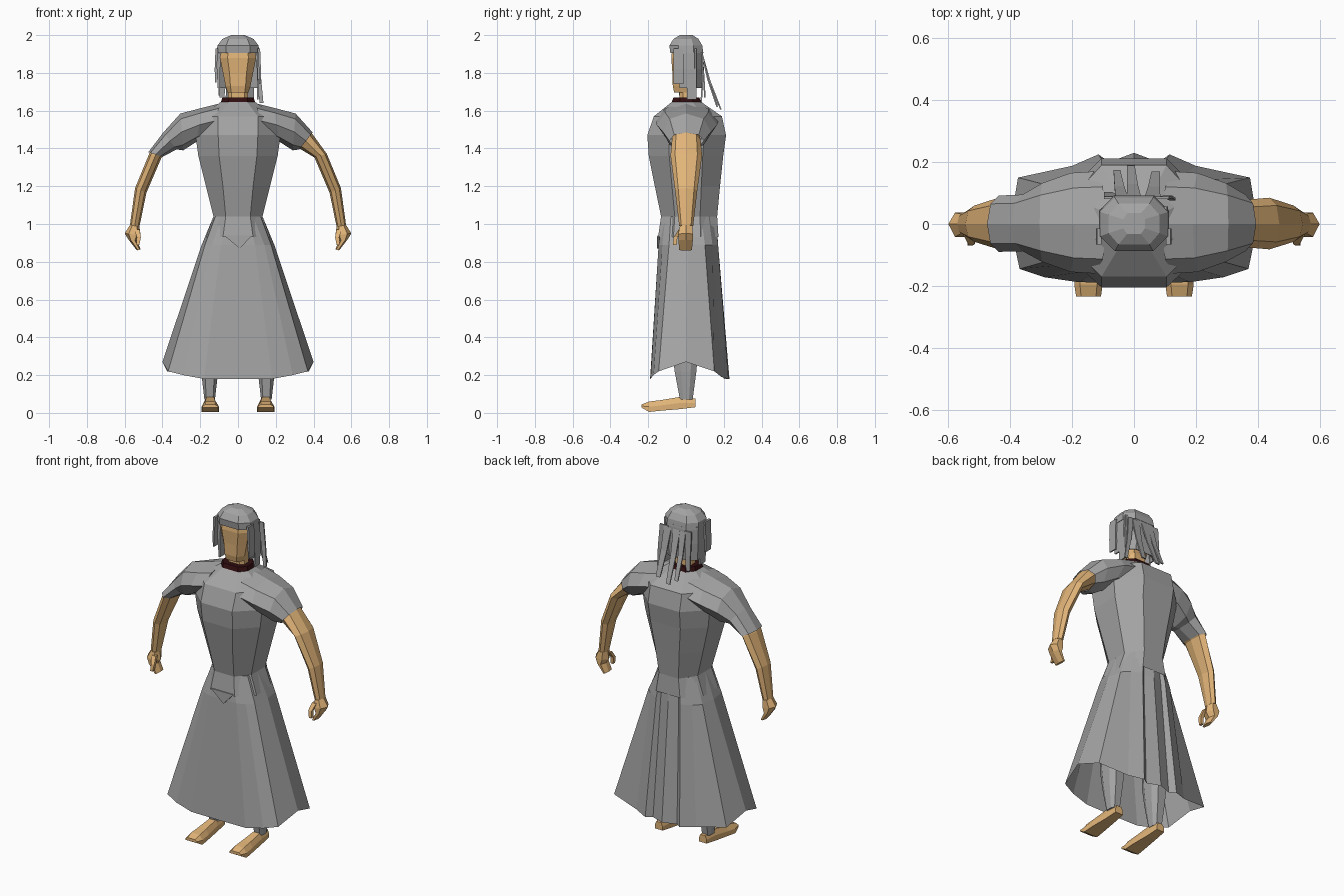
import bpy
import bmesh
from math import cos, sin, pi
from mathutils import Vector

default_cube = bpy.data.objects.get("Cube")
if default_cube:
    bpy.data.objects.remove(default_cube, do_unlink=True)


def make_material(name, colour):
    material = bpy.data.materials.new(name)
    material.use_nodes = True
    material.diffuse_color = (*colour, 1)
    shader = material.node_tree.nodes["Principled BSDF"]
    shader.inputs["Base Color"].default_value = (*colour, 1)
    shader.inputs["Roughness"].default_value = 0.9
    return material


CLOTH = make_material("grey cloth", (.37, .37, .37))
SKIN = make_material("warm skin", (.76, .46, .19))
COLLAR = make_material("dark red collar", (.03, .004, .005))


def loft(name, rings, material, cap_start=True, cap_end=True):
    """Join rings of equal point count into one flat-shaded skin."""
    bm = bmesh.new()
    loops = [[bm.verts.new(p) for p in ring] for ring in rings]
    count = len(loops[0])
    for low, high in zip(loops, loops[1:]):
        for i in range(count):
            j = (i + 1) % count
            bm.faces.new((low[i], low[j], high[j], high[i]))
    if cap_start:
        bm.faces.new(loops[0][::-1])
    if cap_end:
        bm.faces.new(loops[-1])
    bmesh.ops.recalc_face_normals(bm, faces=bm.faces)
    mesh = bpy.data.meshes.new(name)
    bm.to_mesh(mesh)
    bm.free()
    mesh.materials.append(material)
    obj = bpy.data.objects.new(name, mesh)
    bpy.context.collection.objects.link(obj)
    return obj


def block_ring(z, width, flat, front, back, side=.45, x=0):
    """Eight-sided level ring with a flat front, back and sides."""
    half = [(flat, front), (width, front * side),
            (width, back * side), (flat, back)]
    points = half + [(-px, py) for px, py in reversed(half)]
    return [(x + px, py, z) for px, py in points]


def limb_ring(sign, top, bottom, front, back, sides=8):
    """Tilted ring running from a top point to a bottom point in x and z."""
    top = Vector((top[0] * sign, 0, top[1]))
    bottom = Vector((bottom[0] * sign, 0, bottom[1]))
    middle, reach = (top + bottom) / 2, (top - bottom) / 2
    ring = []
    for i in range(sides):
        angle = 2 * pi * i / sides
        depth = back if sin(angle) > 0 else front
        ring.append(middle + reach * cos(angle) + Vector((0, depth * sin(angle), 0)))
    return ring


def mirrored(half):
    """Close a half outline across x = 0."""
    return half + [(-x, y, z) for x, y, z in half[-2:0:-1]]


def strand(name, points, width, material=CLOTH, depth=.004):
    """Flat tapered strip following a few points."""
    rings = []
    for i, (x, y, z) in enumerate(points):
        w = width * (1 - .45 * i / (len(points) - 1)) / 2
        rings.append([(x - w, y - depth, z), (x + w, y - depth, z),
                      (x + w, y + depth, z), (x - w, y + depth, z)])
    return loft(name, rings, material)


# Tunic from the hip hem up to the neck
tunic = [(.93, .17, .08, -.148, .172), (1.04, .13, .065, -.132, .165),
         (1.2, .17, .08, -.165, .18), (1.36, .21, .1, -.197, .197),
         (1.47, .225, .105, -.205, .212), (1.57, .2, .105, -.17, .19),
         (1.65, .085, .045, -.07, .075)]
loft("tunic", [block_ring(*row) for row in tunic], CLOTH, cap_start=False)

# Pointed tunic flap at the front of the hips
loft("hip_flap", [[(-.075, y, .94), (.075, y, .94), (.01, y - .002, .87)]
                  for y in (-.152, -.14)], CLOTH)

# Skirt: matching waist, hip and hem outlines with pleats at the back
waist = [(0, -.125), (.05, -.125), (.08, -.11), (.12, -.08), (.13, 0),
         (.12, .08), (.1, .12), (.06, .155), (.045, .145), (0, .16)]
hips = [(0, -.145), (.09, -.145), (.14, -.125), (.175, -.09), (.192, .01),
        (.18, .1), (.14, .14), (.08, .17), (.06, .155), (0, .17)]
hem = [(0, -.19, .18), (.18, -.188, .18), (.29, -.172, .2), (.37, -.145, .22),
       (.4, 0, .27), (.375, .15, .22), (.2, .188, .19), (.115, .225, .18),
       (.08, .2, .18), (0, .23, .18)]
loft("skirt", [mirrored(hem),
               mirrored([(x, y, .89) for x, y in hips]),
               mirrored([(x, y, 1.04) for x, y in waist])],
     CLOTH, cap_start=False)

for side, sign in (("left", 1), ("right", -1)):
    # Draped sleeve, longer on the right arm
    sleeve = [((.09, 1.64), (.16, 1.45), .16, .17),
              ((.19, 1.615), (.22, 1.435), .155, .165),
              ((.305, 1.585), (.29, 1.39), .122, .132),
              ((.395, 1.485), (.325, 1.395), .088, .095)]
    if sign < 0:
        sleeve.append(((.475, 1.38), (.4, 1.355), .09, .092))
    loft(side + "_sleeve", [limb_ring(sign, *row) for row in sleeve],
         CLOTH, cap_end=False)

    # Bare arm and curled hand
    arm = [((.34, 1.53), (.28, 1.43), .07, .07),
           ((.39, 1.482), (.325, 1.4), .075, .078),
           ((.47, 1.372), (.405, 1.352), .082, .085),
           ((.545, 1.19), (.485, 1.165), .058, .06),
           ((.572, .995), (.522, .985), .036, .038)]
    loft(side + "_arm", [limb_ring(sign, *row) for row in arm], SKIN)
    hand = [((.572, .995), (.522, .985), .036, .038),
            ((.6, .95), (.515, .94), .048, .042),
            ((.578, .915), (.535, .912), .046, .042),
            ((.535, .86), (.515, .865), .042, .036)]
    loft(side + "_hand", [limb_ring(sign, *row, 6) for row in hand], SKIN)
    strand(side + "_thumb", [(sign * .535, -.03, .97), (sign * .525, -.055, .93),
                             (sign * .53, -.06, .89)], .028, SKIN, .01)

    # Trouser leg
    leg = [(.07, .028, .018, -.032, .035), (.22, .045, .025, -.06, .055),
           (.34, .052, .03, -.075, .065), (.75, .055, .035, -.08, .075)]
    loft(side + "_leg", [block_ring(*row, x=sign * .15) for row in leg], CLOTH)

    # Foot: upright sections from heel to toe
    foot = [(.05, .026, .03, .075), (-.03, .032, .02, .085),
            (-.13, .042, .012, .068), (-.195, .046, .005, .06),
            (-.235, .04, .028, .045)]
    loft(side + "_foot",
         [[(sign * .147 - w, y, low), (sign * .147 + w, y, low),
           (sign * .147 + w, y, (low + high) / 2),
           (sign * .147 + w * .6, y, high), (sign * .147 - w * .6, y, high),
           (sign * .147 - w, y, (low + high) / 2)]
          for y, w, low, high in foot], SKIN)

# Collar, neck and head
loft("collar", [block_ring(1.64, .092, .05, -.078, .083),
                block_ring(1.67, .082, .048, -.066, .07)], COLLAR)
loft("neck", [block_ring(1.64, .055, .035, -.035, .05),
              block_ring(1.72, .052, .035, -.035, .05)], SKIN)
head = [(1.695, .055, .035, -.062, .03), (1.73, .066, .04, -.07, .05),
        (1.8, .08, .045, -.072, .07), (1.88, .096, .055, -.078, .075),
        (1.95, .085, .05, -.07, .07)]
loft("head", [block_ring(*row) for row in head], SKIN)

# Hair cap
cap = [(1.905, .113, .065, -.083, .092), (1.945, .109, .062, -.088, .086),
       (1.98, .082, .05, -.066, .066), (2, .035, .022, -.032, .035)]
loft("hair_cap", [block_ring(*row) for row in cap], CLOTH)

# Hair curtain wrapping the sides and back of the head
curtain = []
for z, width, back in ((1.72, .108, .082), (1.82, .112, .092), (1.92, .11, .09)):
    outline = [(width, -.035), (width, .045), (.055, back)]
    outer = outline + [(-x, y) for x, y in reversed(outline)]
    inner = [(x * .93, y * .93) for x, y in reversed(outer)]
    curtain.append([(x, y, z) for x, y in outer + inner])
loft("hair_curtain", curtain, CLOTH)

# Loose strands at the back and by the cheeks
for x, tip_x, tip_y, tip_z, width in ((-.075, -.085, .1, 1.67, .045),
                                      (-.04, -.055, .17, 1.63, .04),
                                      (0, -.01, .185, 1.605, .045),
                                      (.06, .07, .165, 1.62, .05),
                                      (.095, .125, .08, 1.64, .035)):
    strand("back_strand", [(x, .085, 1.9), ((x + tip_x) / 2, .06 + tip_y * .35, 1.76),
                           (tip_x, tip_y, tip_z)], width)
for x, y, tip_z in ((-.118, -.04, 1.75), (-.1, -.01, 1.68),
                    (.116, -.04, 1.74), (.105, .03, 1.66)):
    strand("cheek_strand", [(x * .95, y, 1.93), (x, y, 1.82), (x, y, tip_z)],
           .014, CLOTH, .026)
